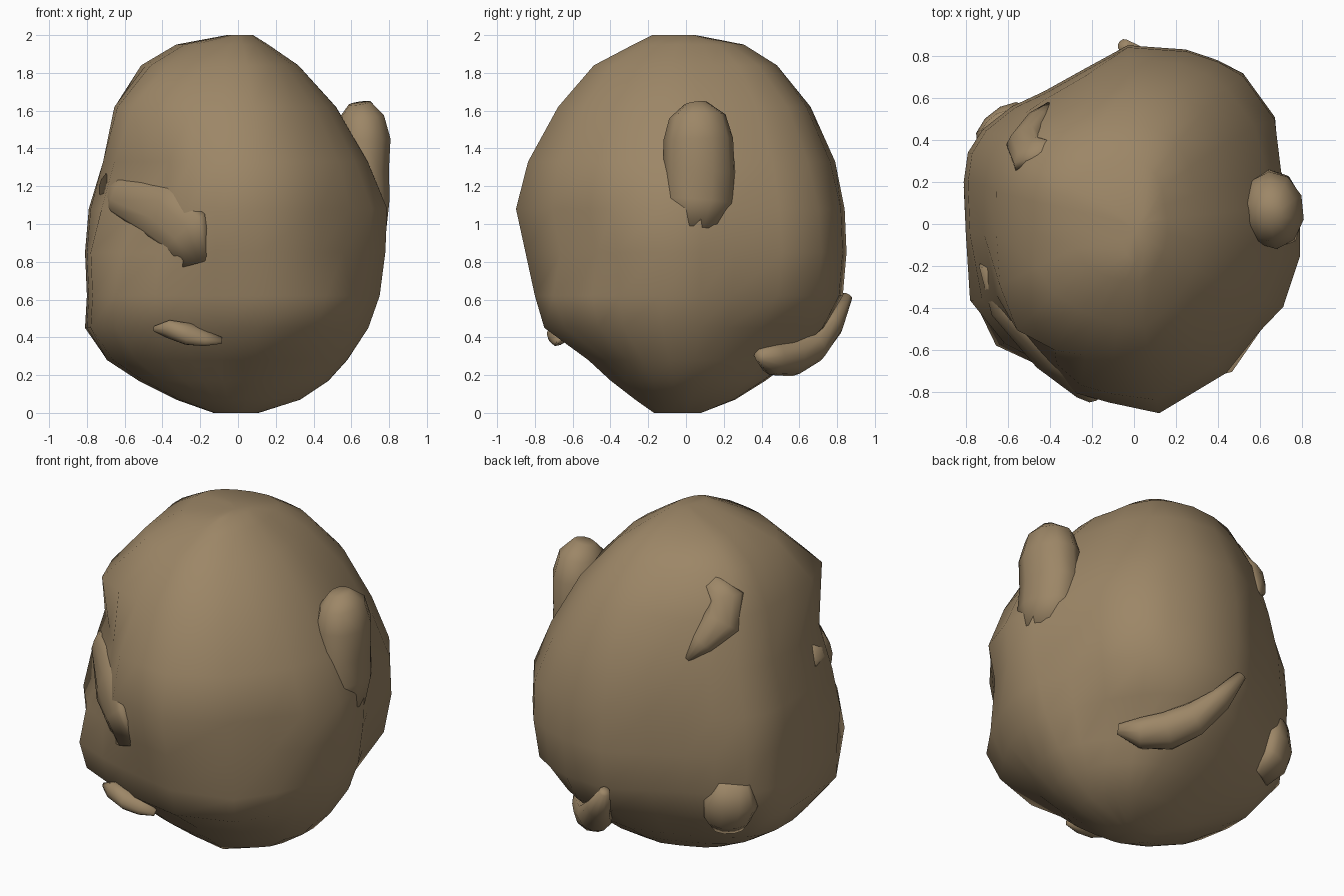
import bpy, bmesh, math
from mathutils import Vector
from mathutils.bvhtree import BVHTree

if "Cube" in bpy.data.objects:
    bpy.data.objects.remove(bpy.data.objects["Cube"])

tan = bpy.data.materials.new("tan_brown")
tan.diffuse_color = (0.335, 0.24, 0.135, 1)
tan.use_nodes = True
tan.node_tree.nodes["Principled BSDF"].inputs["Base Color"].default_value = tan.diffuse_color


def finish(bm, name):
    bmesh.ops.recalc_face_normals(bm, faces=bm.faces)
    for f in bm.faces:
        f.smooth = True
    me = bpy.data.meshes.new(name)
    bm.to_mesh(me)
    me.materials.append(tan)
    ob = bpy.data.objects.new(name, me)
    bpy.context.collection.objects.link(ob)
    return ob


def loft(bm, rings):
    loops = [[bm.verts.new(p) for p in ring] for ring in rings]
    n = len(loops[0])
    for a, b in zip(loops, loops[1:]):
        for i in range(n):
            j = (i + 1) % n
            bm.faces.new((a[i], a[j], b[j], b[i]))
    for loop in (loops[0], loops[-1]):
        centre = sum((v.co for v in loop), Vector()) / n
        c = bm.verts.new(centre)
        for i in range(n):
            bm.faces.new((loop[i], loop[(i + 1) % n], c))


# Body: uneven plan outline scaled to the extents at each height
outline = [(.12, -.89), (.44, -.70), (.60, -.52), (.71, -.39), (.79, -.15), (.79, .08),
           (.70, .25), (.67, .5), (.52, .71), (.40, .78), (.25, .83), (-.03, .85),
           (-.25, .73), (-.43, .63), (-.58, .56), (-.72, .45), (-.79, .34), (-.81, .2),
           (-.80, -.05), (-.78, -.38), (-.63, -.61), (-.43, -.73), (-.28, -.80), (-.12, -.84)]
# z, left, right, front, back
levels = [(0, .13, .11, .17, .08), (.07, .33, .33, .27, .26), (.17, .53, .48, .40, .42),
          (.28, .70, .58, .52, .57), (.45, .81, .69, .75, .74), (.62, .80, .75, .80, .83),
          (.85, .81, .78, .85, .85), (1.08, .79, .79, .90, .84), (1.33, .72, .69, .84, .79),
          (1.62, .66, .52, .68, .66), (1.84, .49, .32, .49, .47), (1.95, .30, .16, .28, .29),
          (2.0, .06, .08, .18, .05)]
# Soft hollows (bulges when negative): x, y, z, reach, depth
hollows = [(-.56, -.56, 1.14, .42, .13), (-.50, -.50, 1.60, .35, -.07),
           (-.62, -.62, .62, .32, -.05), (.58, -.52, .88, .28, .05),
           (.47, -.60, .57, .32, -.10), (.46, .48, .37, .36, .10),
           (.58, .58, .78, .28, -.02), (-.30, .30, 1.84, .42, -.08)]

rings = []
for z, left, right, front, back in levels:
    w = 1 if .4 < z < 1.2 else .6
    ring = []
    for x, y in outline:
        u = x / (.79 if x > 0 else .81)
        v = y / (.85 if y > 0 else .89)
        k = 1 - w + w * math.hypot(u, v)          # blend towards an ellipse
        k /= math.hypot(u, v)
        p = Vector((u * k * (right if u > 0 else left),
                    v * k * (back if v > 0 else front), z))
        push = Vector()
        for hx, hy, hz, reach, depth in hollows:
            d = (p - Vector((hx, hy, hz))).length / reach
            if d < 1:
                push -= Vector((p.x, p.y, 0)).normalized() * depth * (1 - d * d) ** 2
        ring.append(p + push)
    rings.append(ring)
bm = bmesh.new()
loft(bm, rings)
bmesh.ops.recalc_face_normals(bm, faces=bm.faces)
tree = BVHTree.FromBMesh(bm)
finish(bm, "body")


# Lumps: tapered tubes, optionally laid on the body surface
def lump(name, path, lift=None, sides=10):
    pts = []
    for x, y, z, *_ in path:
        p = Vector((x, y, z))
        if lift is not None:
            loc, nor, _, _ = tree.find_nearest(p)
            p = loc + nor * lift
        pts.append(p)
    rings = []
    for i, p in enumerate(pts):
        t = (pts[min(i + 1, len(pts) - 1)] - pts[max(i - 1, 0)]).normalized()
        out = tree.find_nearest(p)[1] if lift is not None else Vector((p.x, p.y, 0))
        out = (out - t * out.dot(t)).normalized()
        side = t.cross(out)
        wide, deep = path[i][3:]
        rings.append([p + side * wide * math.cos(a) + out * deep * math.sin(a)
                      for a in (math.tau * k / sides for k in range(sides))])
    bm = bmesh.new()
    loft(bm, rings)
    finish(bm, name)


# Large ear on the right
lump("right_ear", [(.69, .05, .98, .12, .10), (.68, .065, 1.12, .19, .125),
                   (.66, .07, 1.27, .19, .14), (.66, .065, 1.45, .185, .15),
                   (.655, .06, 1.57, .15, .12), (.645, .05, 1.64, .06, .06)])
# Folded ear high on the back left
lump("left_ear", [(-.42, .36, 1.80, .05, .02), (-.51, .34, 1.72, .10, .05),
                  (-.54, .42, 1.60, .11, .06), (-.48, .53, 1.50, .07, .05),
                  (-.42, .59, 1.41, .02, .02)], lift=-.015)
# Flat bent patch on the front left
lump("front_patch", [(-.74, -.20, 1.22, .07, .04), (-.64, -.42, 1.15, .10, .05),
                     (-.42, -.66, 1.07, .16, .06), (-.28, -.76, .96, .16, .05),
                     (-.24, -.80, .78, .09, .03)], lift=-.02)
# Small lip low on the front
lump("front_lip", [(-.45, -.66, .44, .015, .015), (-.37, -.68, .43, .05, .05),
                   (-.27, -.70, .39, .06, .06), (-.18, -.70, .36, .03, .05),
                   (-.09, -.69, .36, .01, .02)], lift=.025)
# Curved horn-like ridge round the back right
lump("back_crescent", [(.42, .37, .33, .03, .04), (.35, .47, .27, .09, .08),
                       (.25, .58, .27, .11, .09), (.14, .68, .34, .10, .09),
                       (.04, .78, .46, .07, .06), (-.05, .85, .61, .03, .03)], lift=.03)
# Foot-like bump low on the back left
lump("back_left_bump", [(-.60, .45, .32, .09, .04), (-.63, .50, .42, .13, .08),
                        (-.66, .51, .54, .15, .08), (-.68, .51, .68, .09, .04)], lift=-.01)
